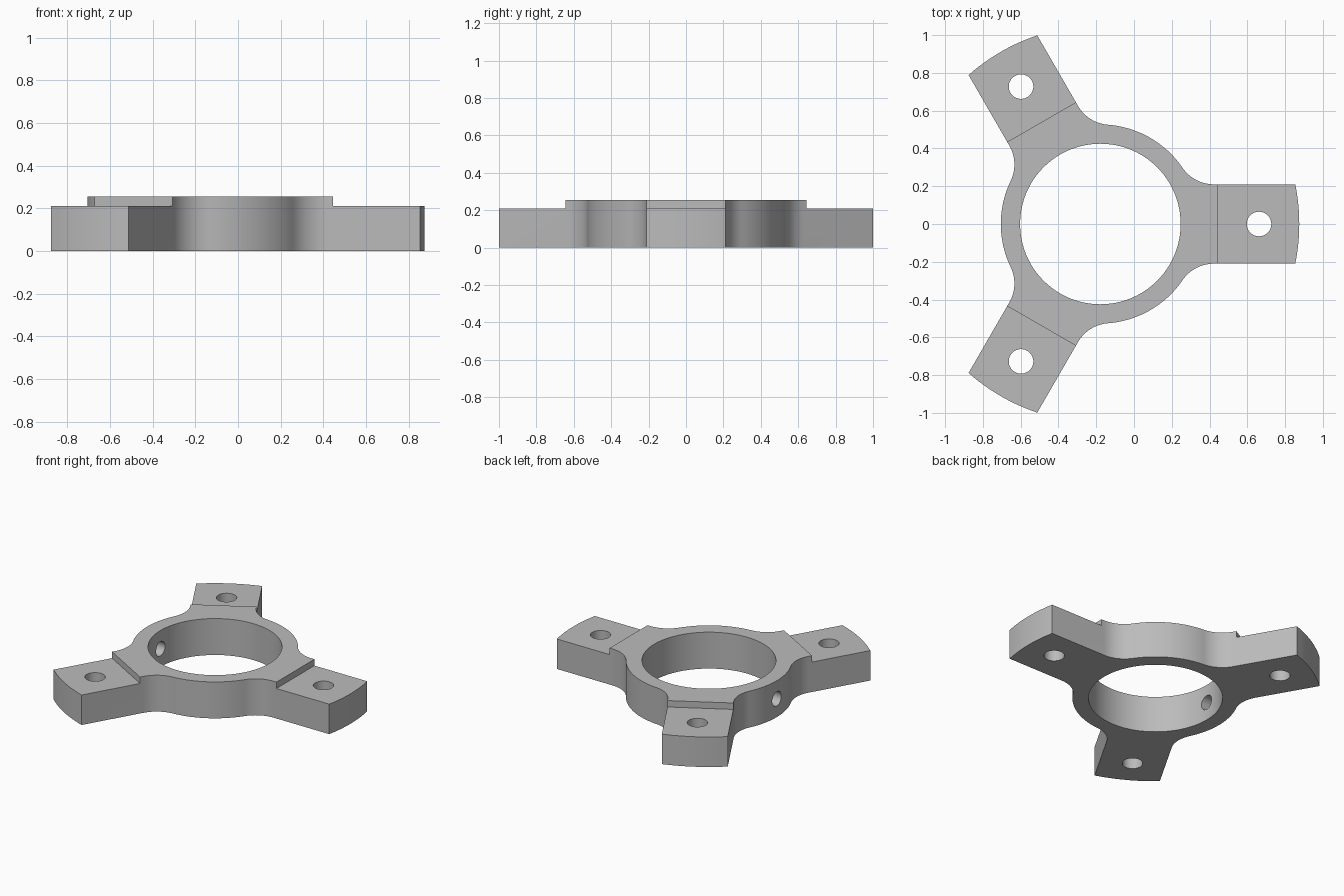
import bpy, bmesh
from math import sin, cos, pi, radians, atan2, sqrt, asin
from mathutils import Matrix, Vector

if "Cube" in bpy.data.objects:
    bpy.data.objects.remove(bpy.data.objects["Cube"], do_unlink=True)

CX = -0.178                                  # bore axis
BORE, RING, REACH = 0.425, 0.527, 1.053      # radii from the bore axis
HALF, FILLET = 0.21, 0.2                     # arm half width, blend radius
TALL, LOW = 0.255, 0.21                      # ring and arm heights
STEP, HOLE = 0.623, 0.84                     # step and bolt hole distances

grey = bpy.data.materials.new("machined_grey")
grey.use_nodes = True
colour = (0.5, 0.5, 0.5, 1)
grey.diffuse_color = colour
grey.node_tree.nodes["Principled BSDF"].inputs["Base Color"].default_value = colour


def arc(x, y, r, a, b, n):
    return [(x + r * cos(a + (b - a) * i / n), y + r * sin(a + (b - a) * i / n))
            for i in range(n + 1)]


def make_object(name, bm):
    bmesh.ops.recalc_face_normals(bm, faces=bm.faces)
    mesh = bpy.data.meshes.new(name)
    bm.to_mesh(mesh)
    bm.free()
    mesh.materials.append(grey)
    ob = bpy.data.objects.new(name, mesh)
    bpy.context.collection.objects.link(ob)
    return ob


# Outline: arm end, blend and ring arc, repeated three times
fy = HALF + FILLET
fx = sqrt((RING + FILLET) ** 2 - fy ** 2)
blend = atan2(fy, fx)
tip = asin(HALF / REACH)
upper = arc(fx, fy, FILLET, -pi / 2, blend - pi, 14)
lower = [(x, -y) for x, y in reversed(upper)]
ring = arc(0, 0, RING, blend, radians(120) - blend, 24)[1:-1]
sector = lower + arc(0, 0, REACH, -tip, tip, 12) + upper + ring

bm = bmesh.new()
verts = []
for k in range(3):
    turn = Matrix.Rotation(radians(120 * k), 3, 'Z')
    verts += [bm.verts.new(turn @ Vector((x, y, 0)) + Vector((CX, 0, 0))) for x, y in sector]
base = bm.faces.new(verts)
top = bmesh.ops.extrude_face_region(bm, geom=[base])["geom"]
bmesh.ops.translate(bm, vec=(0, 0, TALL),
                    verts=[v for v in top if isinstance(v, bmesh.types.BMVert)])
bracket = make_object("three_arm_ring_bracket", bm)


def cut(bm):
    """Subtract a shape from the bracket and discard the cutter."""
    cutter = make_object("cutter", bm)
    cutter.hide_render = True
    bpy.ops.object.select_all(action='DESELECT')
    bracket.select_set(True)
    bpy.context.view_layer.objects.active = bracket
    mod = bracket.modifiers.new("cut", 'BOOLEAN')
    mod.operation, mod.solver, mod.object = 'DIFFERENCE', 'EXACT', cutter
    bpy.ops.object.modifier_apply(modifier=mod.name)
    bpy.data.objects.remove(cutter, do_unlink=True)


def cylinder(radius, depth, n, matrix):
    bm = bmesh.new()
    bmesh.ops.create_cone(bm, cap_ends=True, segments=n, radius1=radius,
                          radius2=radius, depth=depth, matrix=matrix)
    return bm


axis = Matrix.Translation((CX, 0, 0))

# Central bore
cut(cylinder(BORE, 2, 96, axis))

# Stepped pads and bolt holes on each arm
for k in range(3):
    arm = axis @ Matrix.Rotation(radians(120 * k), 4, 'Z')
    pad = bmesh.new()
    bmesh.ops.create_cube(pad, size=1, matrix=arm
                          @ Matrix.Translation((STEP + 0.3, 0, LOW + 0.1))
                          @ Matrix.Diagonal((0.6, 0.6, 0.2, 1)))
    cut(pad)
    cut(cylinder(0.065, 2, 40, arm @ Matrix.Translation((HOLE, 0, 0))))

# Radial set screw hole through the ring wall, opposite the first arm
cut(cylinder(0.05, 0.3, 32, axis @ Matrix.Translation((-0.48, 0, TALL / 2))
             @ Matrix.Rotation(pi / 2, 4, 'Y')))

bpy.ops.object.shade_smooth_by_angle(angle=radians(30))
